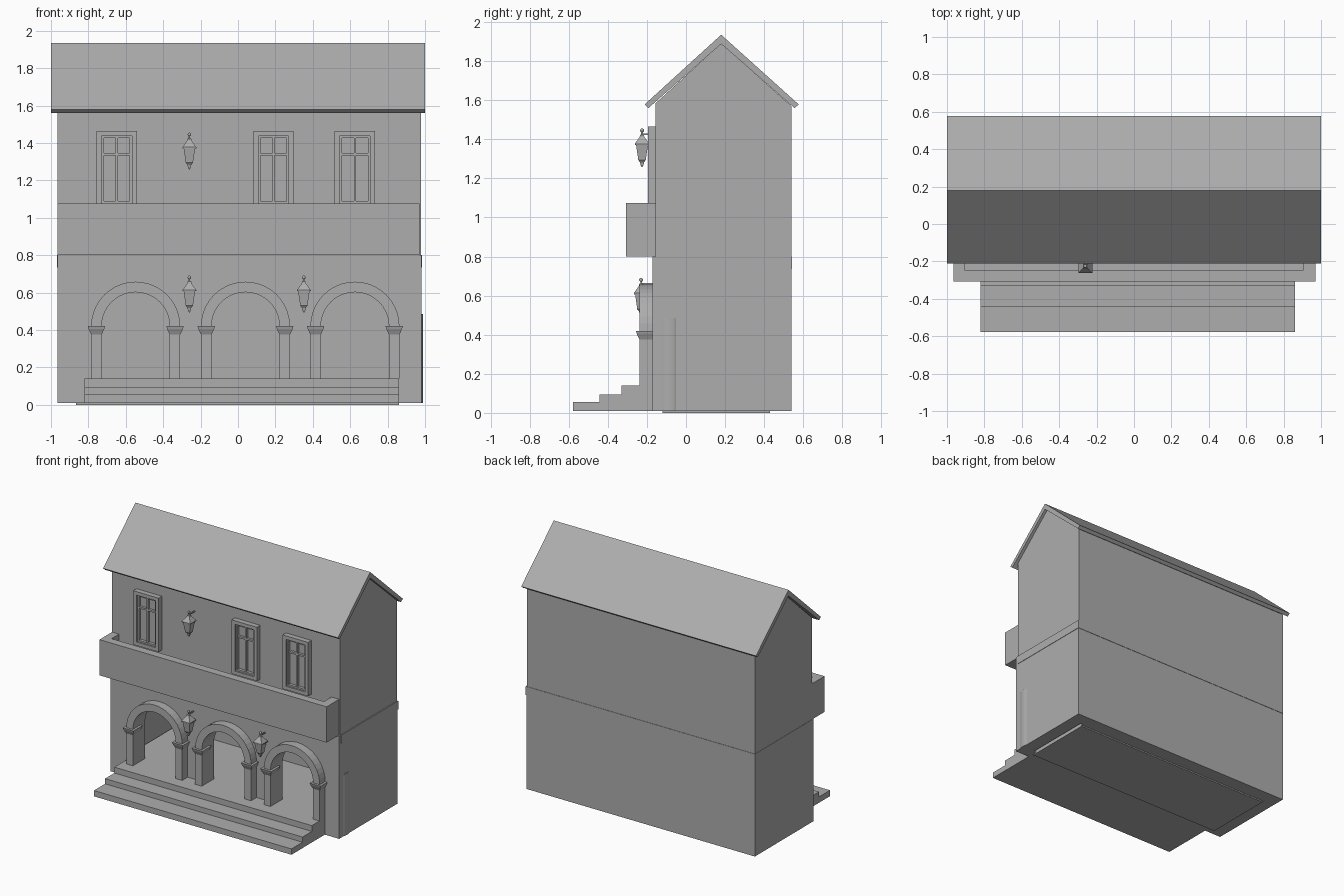
import bpy, bmesh
from math import sin, cos, pi

cube = bpy.data.objects.get("Cube")
if cube:
    bpy.data.objects.remove(cube, do_unlink=True)

GREY = bpy.data.materials.new("plain_grey")
GREY.use_nodes = True
COLOUR = (0.42, 0.42, 0.42, 1)
GREY.diffuse_color = COLOUR
GREY.node_tree.nodes["Principled BSDF"].inputs["Base Color"].default_value = COLOUR


def finish(name, bm):
    bmesh.ops.recalc_face_normals(bm, faces=bm.faces)
    mesh = bpy.data.meshes.new(name)
    bm.to_mesh(mesh)
    bm.free()
    mesh.materials.append(GREY)
    ob = bpy.data.objects.new(name, mesh)
    bpy.context.collection.objects.link(ob)
    return ob


def prism(name, pts, axis, lo, hi):
    """Extrude a 2D outline along one axis from lo to hi."""
    place = {"x": lambda a, b, t: (t, a, b),
             "y": lambda a, b, t: (a, t, b),
             "z": lambda a, b, t: (a, b, t)}[axis]
    bm = bmesh.new()
    rings = [[bm.verts.new(place(a, b, t)) for a, b in pts] for t in (lo, hi)]
    for ring in rings:
        bm.faces.new(ring)
    for i in range(len(pts)):
        j = (i + 1) % len(pts)
        bm.faces.new((rings[0][i], rings[0][j], rings[1][j], rings[1][i]))
    return finish(name, bm)


def box(name, x0, x1, y0, y1, z0, z1):
    return prism(name, [(x0, y0), (x1, y0), (x1, y1), (x0, y1)], "z", z0, z1)


def square_loft(name, cx, cy, rings):
    """Stack of square rings given as (height, half width x, half width y)."""
    bm = bmesh.new()
    loops = [[bm.verts.new((cx + sx * hx, cy + sy * hy, z))
              for sx, sy in ((-1, -1), (1, -1), (1, 1), (-1, 1))]
             for z, hx, hy in rings]
    bm.faces.new(loops[0])
    bm.faces.new(loops[-1])
    for a, b in zip(loops, loops[1:]):
        for i in range(4):
            j = (i + 1) % 4
            bm.faces.new((a[i], a[j], b[j], b[i]))
    return finish(name, bm)


def arc(cx, cz, r, steps=20):
    """Half circle from left to right over the top."""
    return [(cx - r * cos(pi * i / steps), cz + r * sin(pi * i / steps))
            for i in range(steps + 1)]


LEFT, RIGHT, BACK = -0.965, 0.982, 0.54
BOTTOM, PORCH, STOREY = 0.01, 0.14, 0.8
SPRING, R_IN, R_OUT = 0.42, 0.182, 0.238
ARCHES = (-0.547, 0.04, 0.625)

# Ground floor: arcaded front wall around a deep open porch
outline = [(LEFT, BOTTOM)]
for cx in ARCHES:
    outline += [(cx - R_IN, BOTTOM)] + arc(cx, SPRING, R_IN) + [(cx + R_IN, BOTTOM)]
outline += [(RIGHT, BOTTOM), (RIGHT, STOREY), (LEFT, STOREY)]
prism("arcade_wall", outline, "y", -0.172, -0.09)
box("ground_left_wall", LEFT, -0.87, -0.09, BACK, BOTTOM, STOREY)
box("ground_right_wall", 0.88, RIGHT, -0.09, BACK, BOTTOM, STOREY)
box("ground_back_wall", -0.87, 0.88, 0.44, BACK, BOTTOM, STOREY)
box("porch_ceiling", -0.87, 0.88, -0.09, 0.44, 0.73, STOREY)
box("porch_floor", -0.86, 0.86, -0.17, 0.44, BOTTOM, PORCH)
box("base_plate", -0.865, 0.86, -0.12, 0.43, 0, BOTTOM)
box("storey_band", LEFT - 0.002, RIGHT + 0.003, -0.15, BACK + 0.003, 0.735, STOREY)

# Rounded pilaster on the side wall
pilaster = prism("side_pilaster",
                 [(RIGHT - 0.004 + 0.01 * cos(2 * pi * i / 24),
                   -0.085 + 0.036 * sin(2 * pi * i / 24)) for i in range(24)],
                 "z", BOTTOM, 0.485)
bpy.context.view_layer.objects.active = pilaster
pilaster.select_set(True)
bpy.ops.object.shade_smooth_by_angle()
pilaster.select_set(False)

# Front steps
for i, (front, top) in enumerate(((-0.578, 0.055), (-0.443, 0.095), (-0.33, PORCH))):
    box(f"step_{i + 1}", -0.822, 0.86, front, -0.165, BOTTOM, top)

# Arch surrounds, pillars and capitals
for n, cx in enumerate(ARCHES, 1):
    ring = arc(cx, SPRING, R_OUT) + arc(cx, SPRING, R_IN)[::-1]
    prism(f"arch_{n}", ring, "y", -0.238, -0.165)
    for side, s in (("left", 1), ("right", -1)):
        px = cx + s * (R_IN + R_OUT) / 2
        box(f"pillar_{n}_{side}", px - 0.028, px + 0.028, -0.238, -0.165, PORCH, 0.39)
        square_loft(f"capital_{n}_{side}", px, -0.2,
                    [(0.375, 0.028, 0.038), (0.405, 0.042, 0.052), (SPRING, 0.046, 0.056)])

# Upper floor with gable ends
RIDGE = 0.18
prism("upper_storey", [(-0.155, STOREY), (BACK, STOREY), (BACK, 1.57),
                       (RIDGE, 1.89), (-0.155, 1.585)], "x", LEFT, 0.978)

# Pitched roof
prism("roof", [(-0.212, 1.578), (RIDGE, 1.935), (0.577, 1.578), (0.555, 1.56),
               (RIDGE, 1.888), (-0.192, 1.56)], "x", -1, 1)

# Balcony with solid parapet
prism("balcony_parapet", [(LEFT, -0.15), (LEFT, -0.307), (0.97, -0.307), (0.97, -0.15),
                          (0.905, -0.15), (0.905, -0.245), (-0.905, -0.245), (-0.905, -0.15)],
      "z", STOREY, 1.075)
box("balcony_floor", -0.91, 0.91, -0.25, -0.15, STOREY, 0.83)


# Windows: surround, inner sash and glazing bars
def frame(name, cx, half, z0, z1, width, y_front):
    y_back = -0.15
    for s, side in ((-1, "right"), (1, "left")):
        x0, x1 = sorted((cx + s * half, cx + s * (half - width)))
        box(f"{name}_{side}", x0, x1, y_front, y_back, z0, z1)
    inner = half - width
    box(f"{name}_top", cx - inner, cx + inner, y_front, y_back, z1 - width, z1)
    box(f"{name}_bottom", cx - inner, cx + inner, y_front, y_back, z0, z0 + width)


for n, cx in enumerate((-0.648, 0.19, 0.625), 1):
    frame(f"window_{n}_surround", cx, 0.108, 1.05, 1.465, 0.027, -0.195)
    frame(f"window_{n}_sash", cx, 0.081, 1.077, 1.438, 0.012, -0.183)
    box(f"window_{n}_mullion", cx - 0.006, cx + 0.006, -0.178, -0.15, 1.085, 1.43)
    box(f"window_{n}_transom", cx - 0.07, cx + 0.07, -0.178, -0.15, 1.332, 1.345)
    box(f"window_{n}_glass", cx - 0.07, cx + 0.07, -0.16, -0.15, 1.085, 1.43)


# Wall lanterns
def lantern(name, x, y, z, wall):
    def rings(*pairs):
        return [(z + h, w, w) for h, w in pairs]
    square_loft(f"{name}_body", x, y, rings((0, 0.002), (0.012, 0.008), (0.025, 0.01),
                                           (0.038, 0.02), (0.044, 0.02), (0.118, 0.031)))
    square_loft(f"{name}_cap", x, y, rings((0.114, 0.037), (0.12, 0.037), (0.155, 0.012),
                                          (0.165, 0.01), (0.17, 0.004), (0.185, 0.004)))
    bm = bmesh.new()
    bmesh.ops.create_uvsphere(bm, u_segments=10, v_segments=6, radius=0.01)
    bmesh.ops.translate(bm, verts=bm.verts, vec=(x, y, z + 0.188))
    finish(f"{name}_finial", bm)
    box(f"{name}_bracket", x - 0.004, x + 0.004, y, wall, z + 0.164, z + 0.172)


lantern("lower_right_lantern", -0.26, -0.23, 0.493, -0.165)
lantern("lower_left_lantern", 0.352, -0.23, 0.493, -0.165)
lantern("upper_lantern", -0.26, -0.225, 1.257, -0.15)
